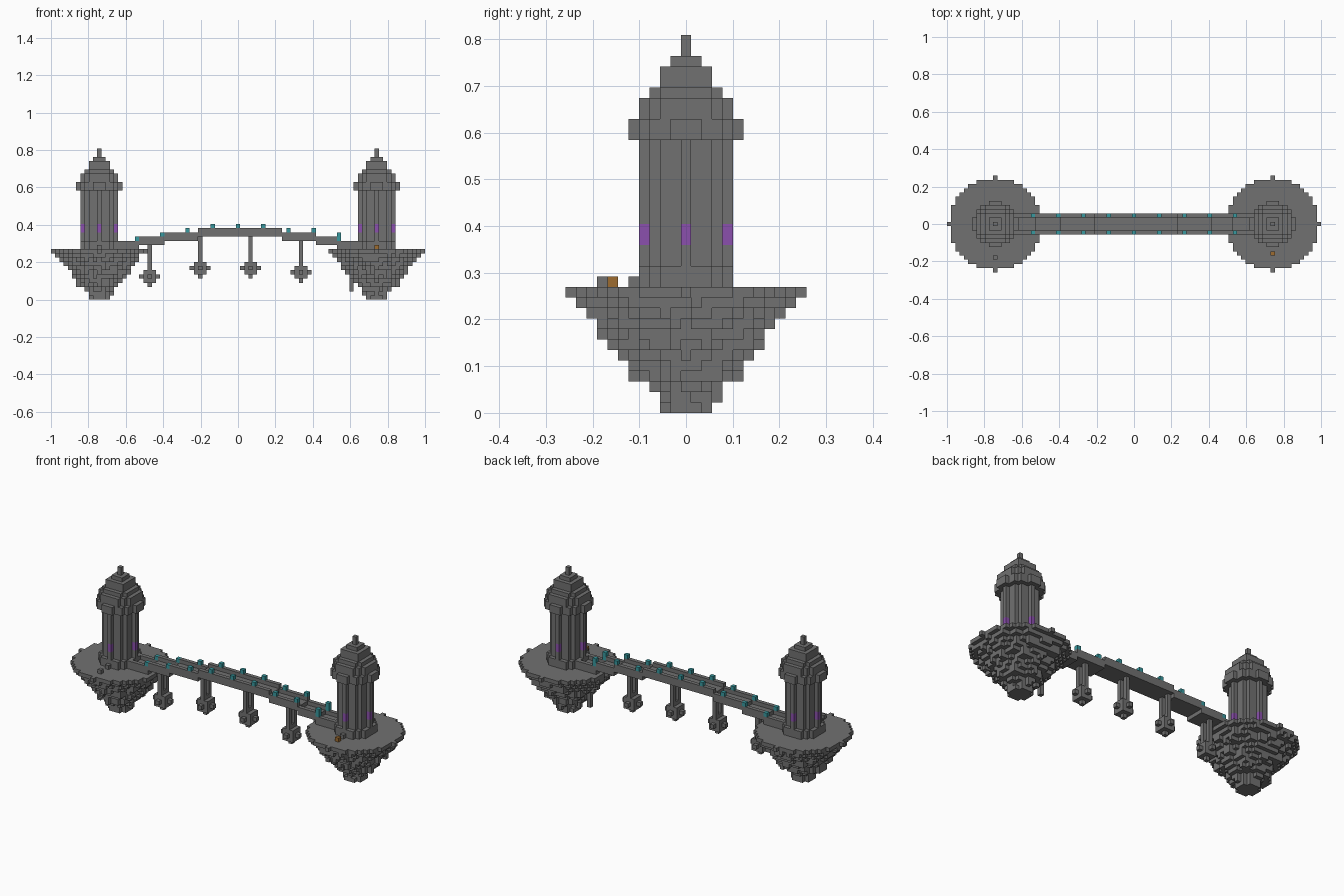
import bpy, bmesh, random
from mathutils import Vector

random.seed(7)
V = 2 / 89            # edge of one block
TOWER_X = 33          # block column of each tower centre

old = bpy.data.objects.get("Cube")
if old:
    bpy.data.objects.remove(old, do_unlink=True)


def material(name, rgb):
    m = bpy.data.materials.new(name)
    m.use_nodes = True
    m.diffuse_color = (*rgb, 1)
    bsdf = m.node_tree.nodes["Principled BSDF"]
    bsdf.inputs["Base Color"].default_value = (*rgb, 1)
    bsdf.inputs["Roughness"].default_value = 0.9
    return m


STONE = material("grey stone", (0.165, 0.165, 0.165))
GLASS = material("purple glass", (0.26, 0.08, 0.42))
TEAL = material("teal lamp", (0.04, 0.32, 0.35))
WOOD = material("brown wood", (0.34, 0.15, 0.03))


def build(name, cells, mat):
    """Make one mesh from a set of block cells, keeping only outer faces."""
    bm = bmesh.new()
    verts = {}
    for c in sorted(cells):
        for axis in range(3):
            for side in (0, 1):
                n = list(c)
                n[axis] += 2 * side - 1
                if tuple(n) in cells:
                    continue
                u, w = (axis + 1) % 3, (axis + 2) % 3
                ring = []
                for a, b in ((0, 0), (1, 0), (1, 1), (0, 1)):
                    p = list(c)
                    p[axis] += side
                    p[u] += a
                    p[w] += b
                    p = tuple(p)
                    if p not in verts:
                        verts[p] = bm.verts.new(
                            Vector((p[0] - 0.5, p[1] - 0.5, p[2])) * V)
                    ring.append(verts[p])
                bm.faces.new(ring if side else ring[::-1])
    me = bpy.data.meshes.new(name)
    bm.to_mesh(me)
    bm.free()
    me.materials.append(mat)
    ob = bpy.data.objects.new(name, me)
    bpy.context.collection.objects.link(ob)
    return ob


def box(xs, ys, zs):
    return {(x, y, z) for x in xs for y in ys for z in zs}


def disc(cx, z, r, rough=None):
    """Round layer of blocks; rough gives a per-column change of radius."""
    span = range(-12, 13)
    return {(cx + x, y, z) for x in span for y in span
            if (x * x + y * y) ** 0.5 <= r + (rough[x, y] if rough else 0)}


# Floating islands: rough inverted cones with a clean round top
island_radii = [2.3, 2.8, 3.4, 4.8, 5.3, 6.2, 7, 7.7, 8.6, 9.3, 10.2]

# Tower outline: (first layer, end layer, radius)
tower_profile = [(12, 14, 4.5), (14, 26, 4.1), (26, 28, 5.1), (28, 30, 4.5),
                 (30, 31, 3.7), (31, 33, 2.9), (33, 34, 1.5), (34, 36, 0.5)]

for side, cx in (("right", -TOWER_X), ("left", TOWER_X)):
    rough = {(x, y): random.uniform(-0.7, 0.4)
             for x in range(-12, 13) for y in range(-12, 13)}
    island = disc(cx, 11, 11)
    for z, r in enumerate(island_radii):
        island |= disc(cx, z, r, rough if z else None)
    if side == "left":
        island |= box([cx - 6], [0], range(2, 6))
    build(side + "_island", island, STONE)

    tower = box([cx], [-5], [12])          # door step
    for z0, z1, r in tower_profile:
        for z in range(z0, z1):
            tower |= disc(cx, z, r)
    windows = set()
    for dx, dy in ((4, 0), (-4, 0), (0, 4), (0, -4)):
        windows |= box([cx + dx], [dy], (16, 17))
    build(side + "_tower", tower - windows, STONE)
    build(side + "_tower_windows", windows, GLASS)

# Small objects on the island tops
build("stone_block", box([-TOWER_X], [-8], [12]), STONE)
build("wooden_crate", box([TOWER_X], [-7], [12]), WOOD)

# Arched bridge: (first column, end column, floor layer)
spans = [(-29, -23, 12), (-23, -17, 13), (-17, -9, 14), (-9, 11, 15),
         (11, 19, 14), (19, 24, 13), (24, 30, 12)]
floor_at = {x: z for a, b, z in spans for x in range(a, b)}
deck, rails = set(), set()
for x, z in floor_at.items():
    deck |= box([x], range(-2, 3), [z])
    rails |= box([x], (-2, 2), [z + 1])
build("bridge", deck | rails, STONE)

# Lamps along both rails
lamps = set()
for x in range(-24, 25, 6):
    top = floor_at[x] + 2
    lamps |= box([x], (-2, 2), (top, top + 1) if x == 24 else [top])
build("bridge_lamps", lamps, TEAL)

# Hanging weights under the bridge
for i, (x, z) in enumerate(((-21, 5), (-9, 7), (3, 7), (15, 6))):
    near, cross = range(-1, 2), (-2, 2)
    weight = box(range(x - 1, x + 2), near, range(z - 1, z + 2))
    for d in cross:
        weight |= {(x + d, 0, z), (x, d, z), (x, 0, z + d)}
    weight |= box([x], (-1, 1), range(z + 2, floor_at[x]))
    build(f"hanging_weight_{i + 1}", weight, STONE)
